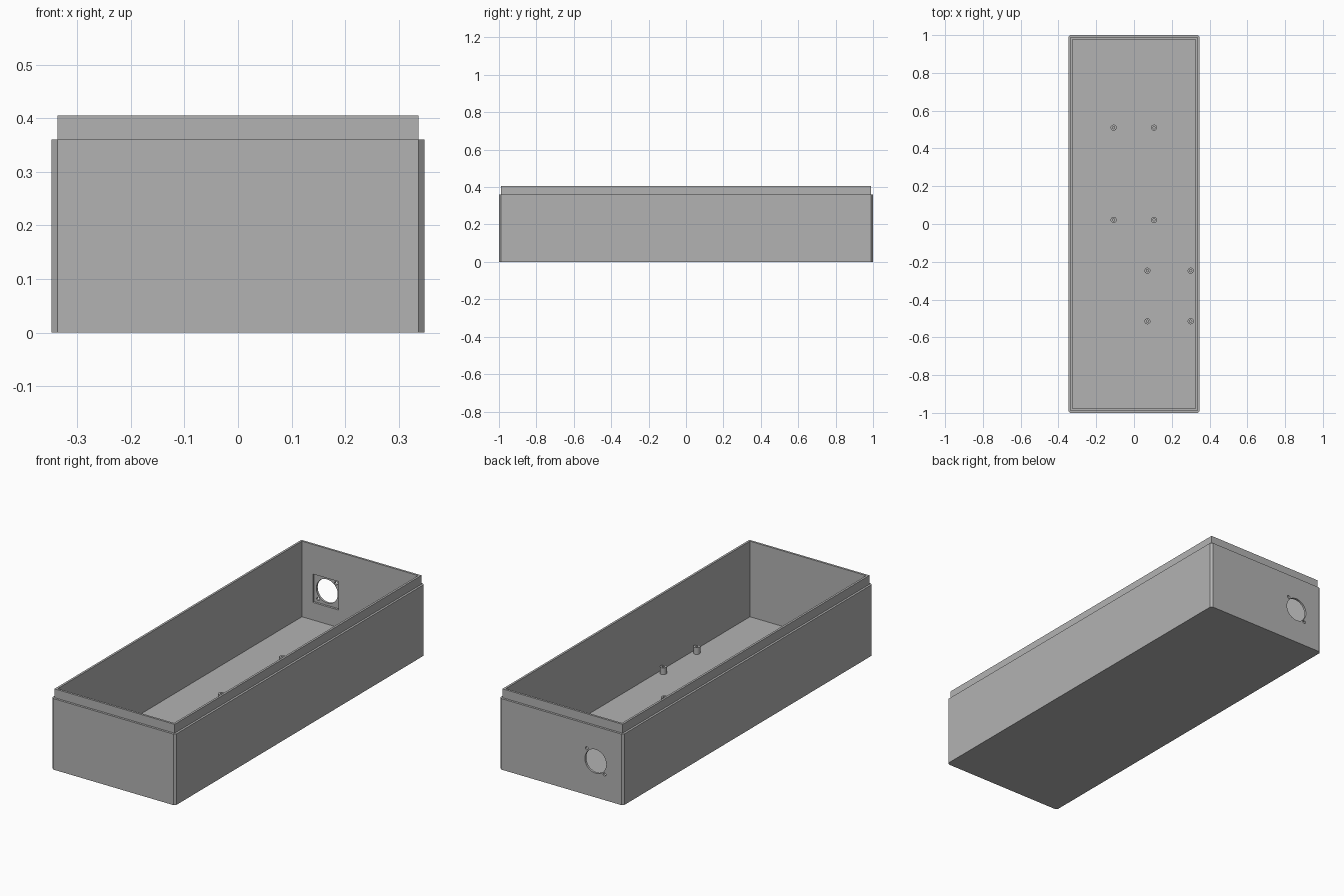
import bpy, bmesh
from math import radians
from mathutils import Matrix, Vector

if "Cube" in bpy.data.objects:
    bpy.data.objects.remove(bpy.data.objects["Cube"])

HX, HY = 0.348, 1.0          # outer half size
STEP = 0.011                 # thickness of each half of the wall
WALL = 2 * STEP
RIM, TOP = 0.36, 0.405
FAN = Vector((-0.193, HY, 0.183))

grey = bpy.data.materials.new("plain grey")
grey.use_nodes = True
colour = (0.45, 0.45, 0.45, 1)
grey.diffuse_color = colour
grey.node_tree.nodes["Principled BSDF"].inputs["Base Color"].default_value = colour


def finish(name, bm):
    bmesh.ops.recalc_face_normals(bm, faces=bm.faces)
    mesh = bpy.data.meshes.new(name)
    bm.to_mesh(mesh)
    bm.free()
    mesh.materials.append(grey)
    obj = bpy.data.objects.new(name, mesh)
    bpy.context.collection.objects.link(obj)
    return obj


def box(name, hx, hy, z0, z1, centre=(0, 0), chamfer=0):
    bm = bmesh.new()
    bmesh.ops.create_cube(bm, size=1)
    bm.transform(Matrix.Translation((*centre, (z0 + z1) / 2))
                 @ Matrix.Diagonal((2 * hx, 2 * hy, z1 - z0, 1)))
    if chamfer:
        upright = [e for e in bm.edges
                   if abs(e.verts[0].co.z - e.verts[1].co.z) > 0.01]
        bmesh.ops.bevel(bm, geom=upright, offset=chamfer, segments=1, affect="EDGES")
    return finish(name, bm)


def cylinder(name, r, depth, centre, along_y=False, sides=32):
    bm = bmesh.new()
    bmesh.ops.create_cone(bm, cap_ends=True, segments=sides,
                          radius1=r, radius2=r, depth=depth)
    turn = Matrix.Rotation(radians(90 if along_y else 0), 4, "X")
    bm.transform(Matrix.Translation(centre) @ turn)
    return finish(name, bm)


def combine(target, other, operation):
    mod = target.modifiers.new(operation.lower(), "BOOLEAN")
    mod.operation, mod.object, mod.solver = operation, other, "EXACT"
    bpy.context.view_layer.objects.active = target
    bpy.ops.object.modifier_apply(modifier=mod.name)
    bpy.data.objects.remove(other)


def smooth(obj):
    bpy.ops.object.select_all(action="DESELECT")
    obj.select_set(True)
    bpy.context.view_layer.objects.active = obj
    bpy.ops.object.shade_smooth_by_angle(angle=radians(30))


# Open tray: chamfered outer wall, stepped lip, hollow inside
tray = box("tray", HX, HY, 0, RIM, chamfer=STEP)
combine(tray, box("lip", HX - STEP, HY - STEP, 0.1, TOP), "UNION")
combine(tray, box("cavity", HX - WALL, HY - WALL, WALL, TOP + 0.1), "DIFFERENCE")

# Square pocket, round opening and two screw holes in the back wall
half = 0.072
combine(tray, box("pocket", half, 0.04, FAN.z - half, FAN.z + half,
                  (FAN.x, HY - STEP - 0.04)), "DIFFERENCE")
combine(tray, cylinder("opening", 0.06, 0.1, FAN, True, 48), "DIFFERENCE")
for side in (-1, 1):
    spot = FAN + side * Vector((0.05, 0, 0.053))
    combine(tray, cylinder("screw_hole", 0.008, 0.1, spot, True, 24), "DIFFERENCE")
smooth(tray)

# Hollow standoffs on the floor, in two groups of four
groups = [((-0.108, 0.106), (0.022, 0.51)), ((0.071, 0.3), (-0.515, -0.247))]
base, top = WALL - 0.004, 0.056
for xs, ys in groups:
    for x in xs:
        for y in ys:
            post = cylinder("standoff", 0.016, top - base, (x, y, (base + top) / 2))
            combine(post, cylinder("bore", 0.006, 0.06, (x, y, top)), "DIFFERENCE")
            smooth(post)
